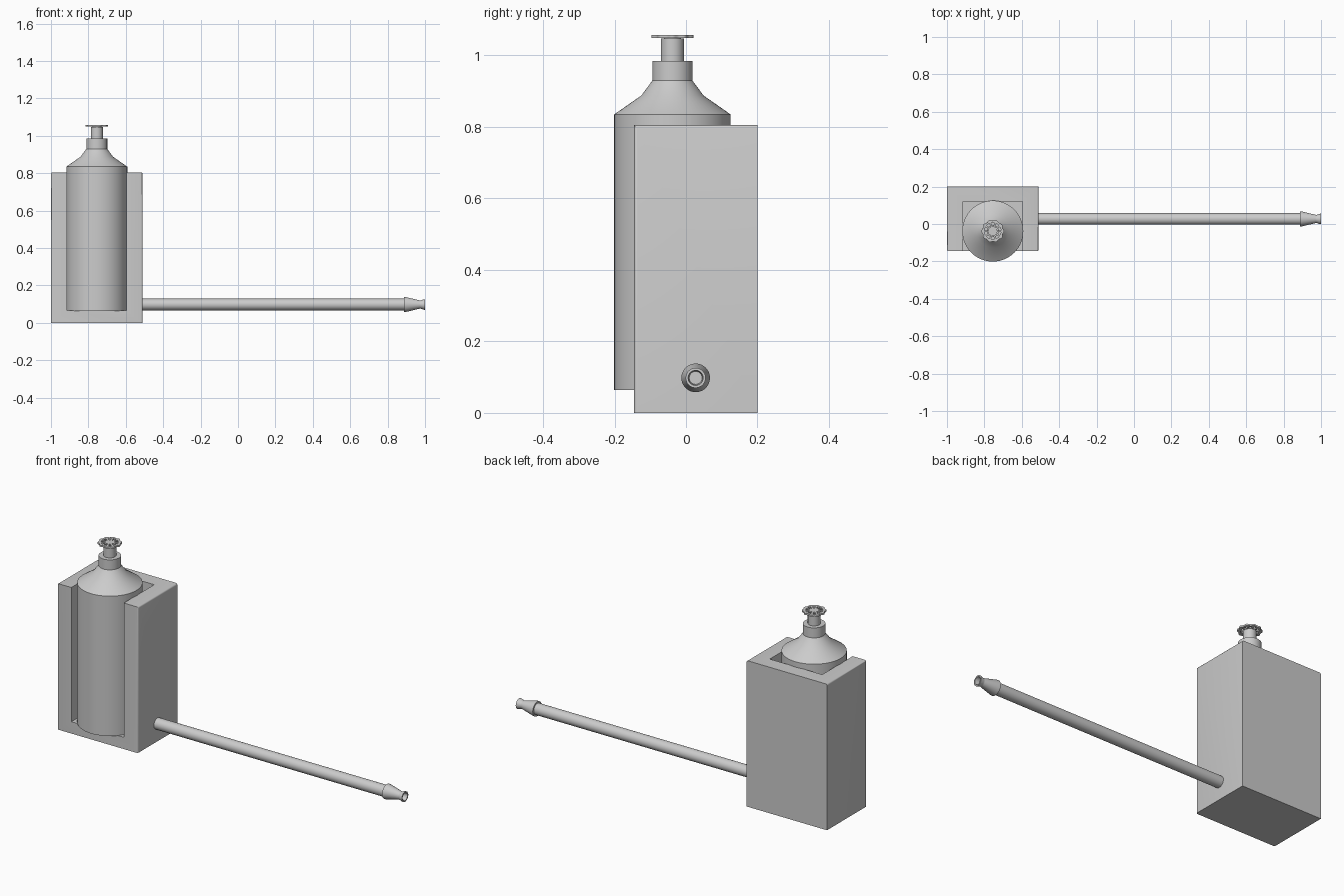
import bpy, bmesh, math
from mathutils import Matrix, Vector

if "Cube" in bpy.data.objects:
    bpy.data.objects.remove(bpy.data.objects["Cube"], do_unlink=True)

grey = bpy.data.materials.new("light grey")
grey.use_nodes = True
GREY = (0.6, 0.6, 0.6, 1)
grey.diffuse_color = GREY
grey.node_tree.nodes["Principled BSDF"].inputs["Base Color"].default_value = GREY


def make_object(name, bm, smooth=False):
    bmesh.ops.recalc_face_normals(bm, faces=bm.faces)
    mesh = bpy.data.meshes.new(name)
    bm.to_mesh(mesh)
    bm.free()
    mesh.materials.append(grey)
    obj = bpy.data.objects.new(name, mesh)
    bpy.context.collection.objects.link(obj)
    bpy.ops.object.select_all(action='DESELECT')
    obj.select_set(True)
    bpy.context.view_layer.objects.active = obj
    if smooth:
        bpy.ops.object.shade_smooth_by_angle(angle=math.radians(32))
    return obj


def box(lo, hi):
    bm = bmesh.new()
    lo, hi = Vector(lo), Vector(hi)
    bmesh.ops.create_cube(bm, size=1, matrix=Matrix.Translation((lo + hi) / 2)
                          @ Matrix.Diagonal((*(hi - lo), 1)))
    return bm


def lathe(name, profile, matrix, steps=48):
    """Turn (radius, height) points around z, then place the result."""
    bm = bmesh.new()
    verts = [bm.verts.new((r, 0, h)) for r, h in profile]
    edges = [bm.edges.new(pair) for pair in zip(verts, verts[1:])]
    bmesh.ops.spin(bm, geom=verts + edges, cent=(0, 0, 0), axis=(0, 0, 1),
                   angle=2 * math.pi, steps=steps)
    bmesh.ops.remove_doubles(bm, verts=bm.verts, dist=1e-5)
    bm.transform(matrix)
    return make_object(name, bm, True)


# Holder: block with eased outer front and top side edges
bm = box((-1, -0.145, 0), (-0.51, 0.2, 0.805))
eased = []
for e in bm.edges:
    mid = (e.verts[0].co + e.verts[1].co) / 2
    on_side = abs(mid.x + 0.755) > 0.2
    if on_side and (mid.z > 0.8 or (mid.y < -0.14 and mid.z > 0.1)):
        eased.append(e)
bmesh.ops.bevel(bm, geom=eased, offset=0.009, segments=3, profile=0.5, affect='EDGES')
holder = make_object("holder", bm, True)

# Slot for the bottle, open at the front and top
cutter = make_object("slot_cutter", box((-0.915, -0.4, 0.065), (-0.595, 0.12, 1)))
cutter.hide_render = True
bpy.context.view_layer.objects.active = holder
cut = holder.modifiers.new("slot", 'BOOLEAN')
cut.operation = 'DIFFERENCE'
cut.solver = 'EXACT'
cut.object = cutter
bpy.ops.object.modifier_apply(modifier=cut.name)
bpy.data.objects.remove(cutter, do_unlink=True)

# Bottle with shoulder, collar and valve stem
place = Matrix.Translation((-0.755, -0.038, 0))
lathe("bottle", [(0, 0.064), (0.163, 0.064), (0.163, 0.835), (0.087, 0.888),
                 (0.056, 0.93), (0.056, 0.985), (0.032, 0.985), (0.032, 1.047),
                 (0.024, 1.047), (0.024, 1.058), (0, 1.058)], place, 64)

# Handwheel: scalloped rim joined to the stem by spokes
LOBES, N = 10, 80
bm = bmesh.new()
rings = []
for i in range(N):
    a = 2 * math.pi * i / N
    outer = 0.058 + 0.003 * math.cos(LOBES * a)
    rings.append([bm.verts.new((r * math.cos(a), r * math.sin(a), z)) for r, z in
                  ((0.044, 1.049), (outer, 1.049), (outer, 1.058), (0.044, 1.058))])
for i in range(N):
    a, b = rings[i], rings[(i + 1) % N]
    for j in range(4):
        k = (j + 1) % 4
        bm.faces.new((a[j], a[k], b[k], b[j]))
for i in range(LOBES):
    bmesh.ops.create_cube(bm, size=1, matrix=Matrix.Rotation(2 * math.pi * i / LOBES, 4, 'Z')
                          @ Matrix.Translation((0.035, 0, 1.0535))
                          @ Matrix.Diagonal((0.026, 0.009, 0.008, 1)))
bm.transform(place)
make_object("handwheel", bm, True)

# Long tube leaving the holder's side, and its hollow nozzle
along_x = Matrix.Translation((0, 0.027, 0.098)) @ Matrix.Rotation(math.pi / 2, 4, 'Y')
lathe("tube", [(0, -0.53), (0.031, -0.53), (0.031, 0.9), (0, 0.9)], along_x)
lathe("nozzle", [(0, 0.888), (0.04, 0.888), (0.04, 0.896), (0.022, 0.972),
                 (0.022, 0.978), (0.028, 0.994), (0.028, 1.0), (0.021, 1.0),
                 (0.018, 0.975), (0, 0.975)], along_x)
